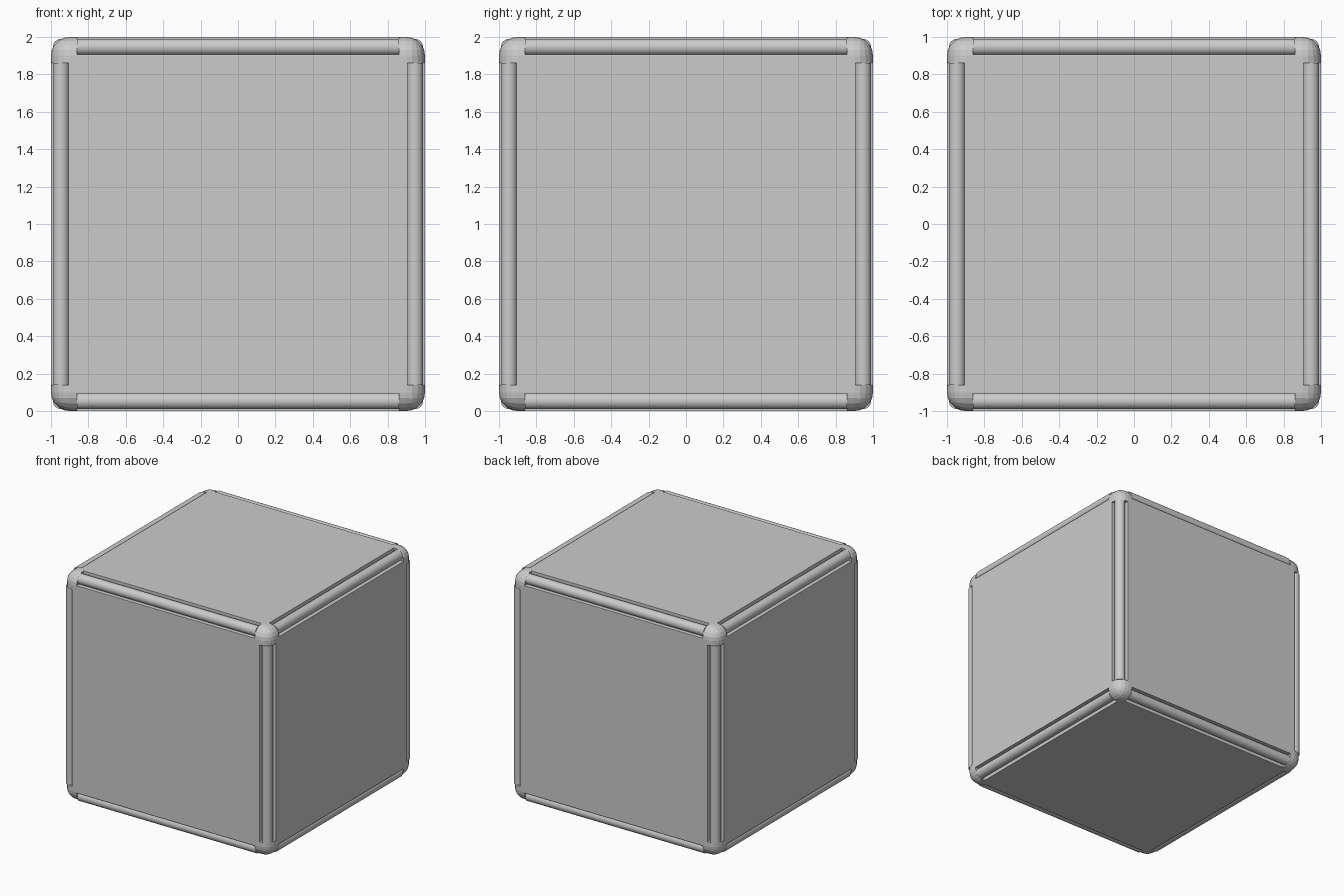
import bpy, bmesh
from mathutils import Matrix, Vector
from math import pi

if "Cube" in bpy.data.objects:
    bpy.data.objects.remove(bpy.data.objects["Cube"])

HALF = 1.0        # half size of the cube
ROUND = 0.1       # corner rounding
WALL = 0.905      # where the edge channels start
LENGTH = 0.86     # half length of each channel
TUBE_R = 0.044
TUBE_C = 0.946    # tube axis offset from the cube centre


def new_object(name, bm):
    bmesh.ops.recalc_face_normals(bm, faces=bm.faces[:])
    mesh = bpy.data.meshes.new(name)
    bm.to_mesh(mesh)
    bm.free()
    obj = bpy.data.objects.new(name, mesh)
    bpy.context.collection.objects.link(obj)
    obj.location.z = HALF
    return obj


def edges():
    # axis index and signs for the twelve cube edges
    for axis in range(3):
        for a in (-1, 1):
            for b in (-1, 1):
                yield axis, a, b


def at(axis, along, u, v):
    p = [0, 0, 0]
    p[axis], p[(axis + 1) % 3], p[(axis + 2) % 3] = along, u, v
    return Vector(p)


# Rounded cube body
bm = bmesh.new()
bmesh.ops.create_cube(bm, size=2 * HALF)
bmesh.ops.bevel(bm, geom=bm.edges[:], offset=ROUND, segments=5,
                profile=0.5, affect='EDGES')
body = new_object("cube_body", bm)

# Square channels cut along every edge
bm = bmesh.new()
width = 0.2
for axis, a, b in edges():
    c = WALL + width / 2
    size = at(axis, 2 * LENGTH, width, width)
    mat = Matrix.Translation(at(axis, 0, a * c, b * c)) @ Matrix.Diagonal((*size, 1))
    bmesh.ops.create_cube(bm, size=1, matrix=mat)
cutter = new_object("channel_cutter", bm)
cutter.hide_render = True

mod = body.modifiers.new("channels", 'BOOLEAN')
mod.operation = 'DIFFERENCE'
mod.solver = 'EXACT'
mod.object = cutter
bpy.context.view_layer.objects.active = body
body.select_set(True)
bpy.ops.object.modifier_apply(modifier=mod.name)
bpy.data.objects.remove(cutter)

# Round tubes lying in the channels
bm = bmesh.new()
turn = [Matrix.Rotation(pi / 2, 4, 'Y'), Matrix.Rotation(pi / 2, 4, 'X'), Matrix.Identity(4)]
for axis, a, b in edges():
    mat = Matrix.Translation(at(axis, 0, a * TUBE_C, b * TUBE_C)) @ turn[axis]
    bmesh.ops.create_cone(bm, cap_ends=True, segments=32, radius1=TUBE_R,
                          radius2=TUBE_R, depth=2 * LENGTH, matrix=mat)
tubes = new_object("edge_tubes", bm)
bpy.ops.object.select_all(action='DESELECT')
bpy.context.view_layer.objects.active = tubes
tubes.select_set(True)
bpy.ops.object.shade_smooth_by_angle()
